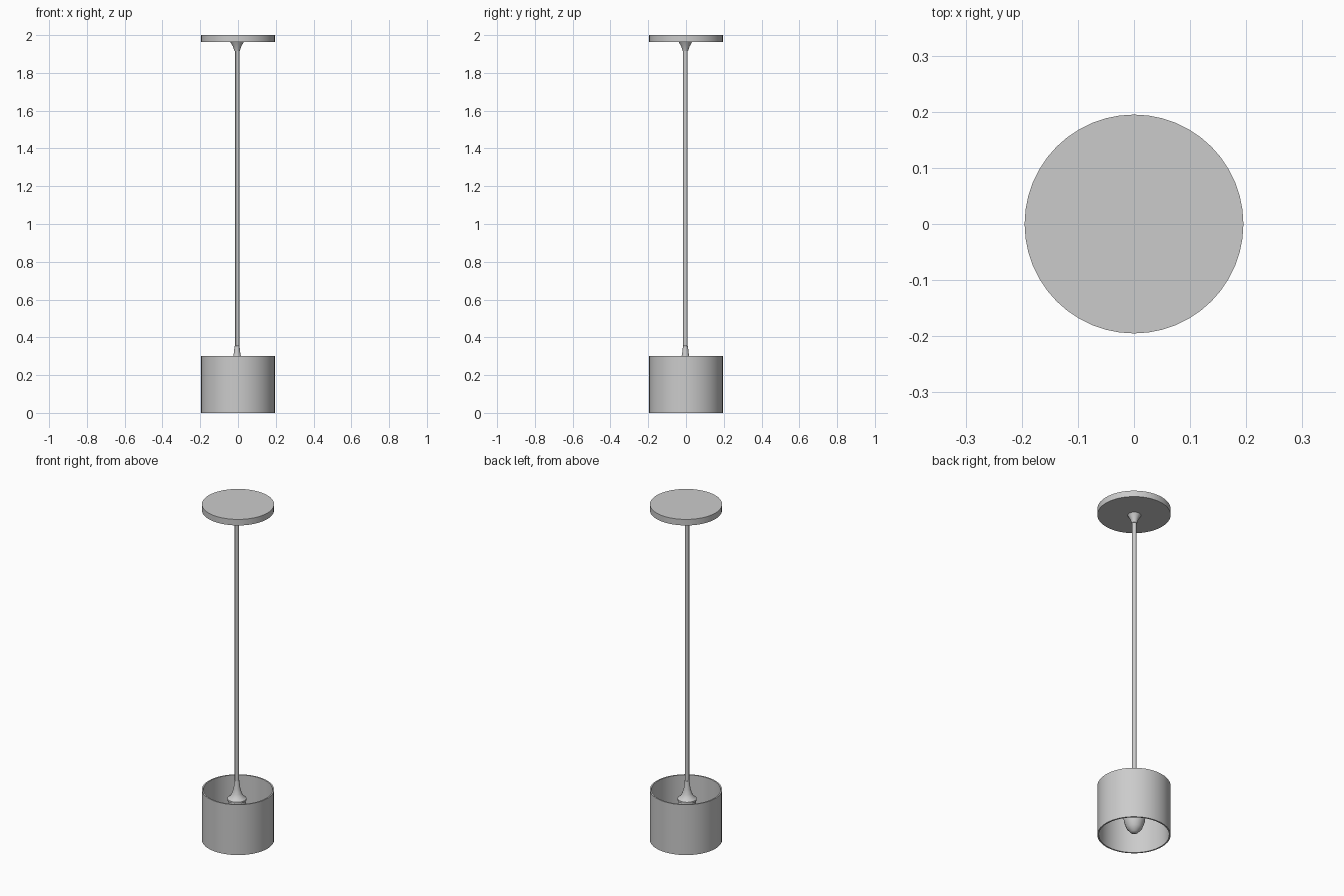
import bpy, bmesh
from math import cos, sin, tau, radians

if "Cube" in bpy.data.objects:
    bpy.data.objects.remove(bpy.data.objects["Cube"])


def lathe(name, profile, sides, centre=(0, 0), closed=False):
    """Revolve (radius, z) points around a vertical axis; zero radius gives a pole."""
    bm = bmesh.new()
    rings = []
    for r, z in profile:
        n = 1 if r == 0 else sides
        rings.append([bm.verts.new((centre[0] + r * cos(tau * i / sides),
                                    centre[1] + r * sin(tau * i / sides), z))
                      for i in range(n)])
    pairs = list(zip(rings, rings[1:]))
    if closed:
        pairs.append((rings[-1], rings[0]))
    for a, b in pairs:
        for i in range(sides):
            j = (i + 1) % sides
            quad = [a[i % len(a)], a[j % len(a)], b[j % len(b)], b[i % len(b)]]
            bm.faces.new(list(dict.fromkeys(quad)))
    bmesh.ops.recalc_face_normals(bm, faces=bm.faces)
    mesh = bpy.data.meshes.new(name)
    bm.to_mesh(mesh)
    bm.free()
    obj = bpy.data.objects.new(name, mesh)
    bpy.context.collection.objects.link(obj)
    bpy.ops.object.select_all(action='DESELECT')
    obj.select_set(True)
    bpy.context.view_layer.objects.active = obj
    bpy.ops.object.shade_smooth_by_angle(angle=radians(30))
    return obj


AXIS = (-0.005, -0.003)

# Ceiling plate
lathe("ceiling_plate", [(0, 2.0), (0.195, 2.0), (0.195, 1.964), (0, 1.964)], 48)

# Flared collar under the plate
lathe("ceiling_collar", [(0, 1.966), (0.036, 1.964), (0.022, 1.94),
                         (0.014, 1.915), (0, 1.915)], 16, AXIS)

# Hanging rod
lathe("rod", [(0, 1.965), (0.012, 1.965), (0.012, 0.33), (0, 0.33)], 12, AXIS)

# Flared socket holding the bulb
lathe("socket", [(0, 0.36), (0.013, 0.355), (0.018, 0.31), (0.026, 0.28),
                 (0.038, 0.258), (0.052, 0.248), (0.052, 0.238), (0, 0.238)], 20, AXIS)

# Bulb tapering to a rounded tip
lathe("bulb", [(0, 0.24), (0.045, 0.238), (0.055, 0.19), (0.059, 0.13),
               (0.056, 0.085), (0.042, 0.045), (0.02, 0.02), (0, 0.013)], 20, AXIS)

# Open drum shade with a thin wall
lathe("shade", [(0.195, 0), (0.195, 0.3), (0.187, 0.3), (0.187, 0)], 48, closed=True)
